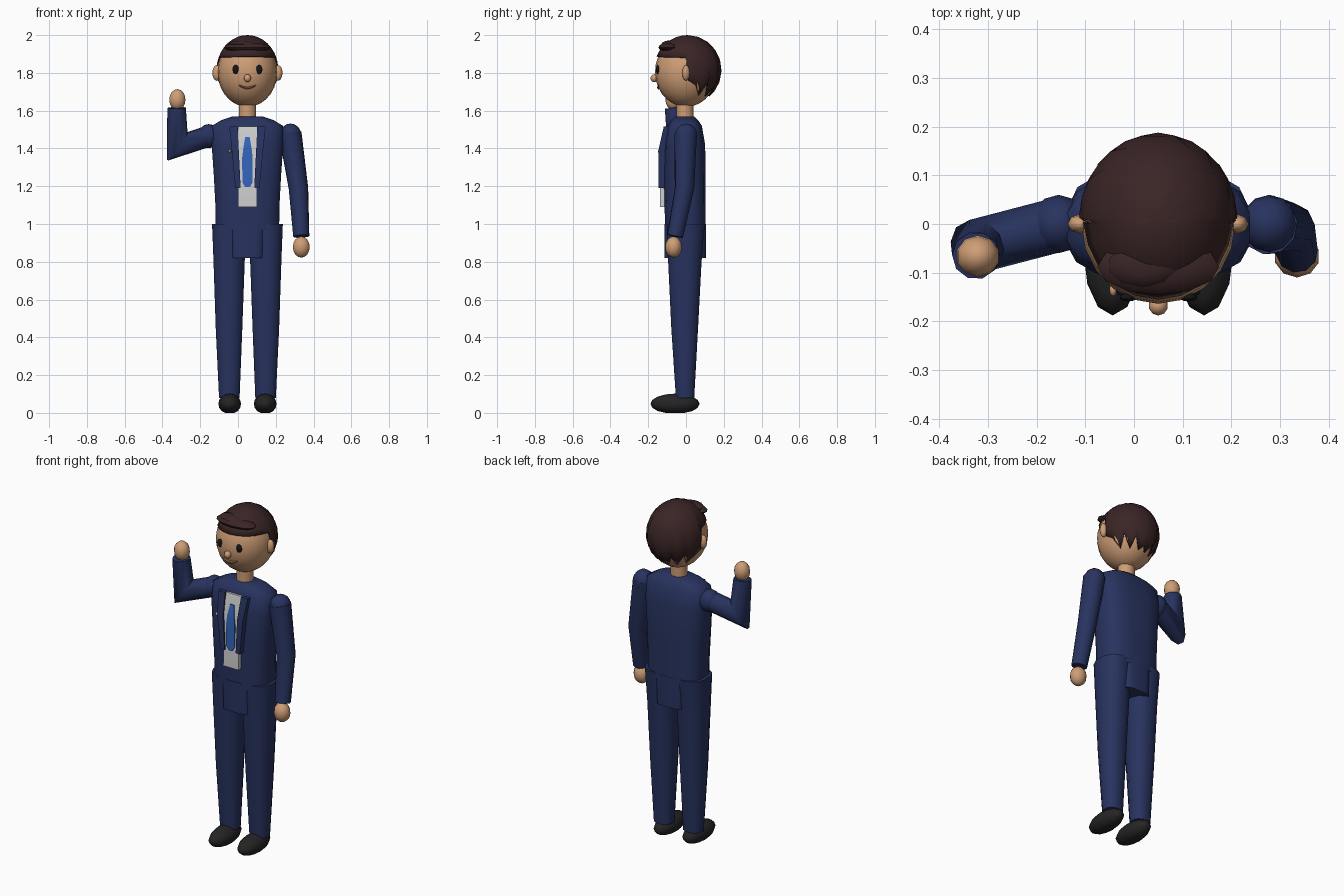
import bpy, bmesh, math
from mathutils import Vector, Matrix

if "Cube" in bpy.data.objects:
    bpy.data.objects.remove(bpy.data.objects["Cube"])

CX = 0.05  # body centre line


def material(name, r, g, b):
    m = bpy.data.materials.new(name)
    m.diffuse_color = (r, g, b, 1)
    m.use_nodes = True
    m.node_tree.nodes["Principled BSDF"].inputs["Base Color"].default_value = m.diffuse_color
    return m


NAVY = material("navy_cloth", 0.021, 0.033, 0.115)
SKIN = material("skin", 0.62, 0.34, 0.18)
HAIR = material("dark_brown_hair", 0.042, 0.018, 0.019)
WHITE = material("shirt_white", 0.62, 0.62, 0.62)
BLUE = material("tie_blue", 0.035, 0.13, 0.5)
BLACK = material("shoe_black", 0.018, 0.018, 0.018)
EYE = material("eye_black", 0.008, 0.008, 0.008)
LIP = material("lip_brown", 0.25, 0.11, 0.06)


def finish(name, bm, mat, angle=45):
    bmesh.ops.recalc_face_normals(bm, faces=bm.faces)
    me = bpy.data.meshes.new(name)
    bm.to_mesh(me)
    bm.free()
    me.materials.append(mat)
    me.shade_smooth()
    me.set_sharp_from_angle(angle=math.radians(angle))
    ob = bpy.data.objects.new(name, me)
    bpy.context.collection.objects.link(ob)
    return ob


def skin_rings(name, rings, mat, angle=45):
    """Bridge a list of equal point rings and cap both ends."""
    bm = bmesh.new()
    vs = [[bm.verts.new(p) for p in r] for r in rings]
    n = len(vs[0])
    for a, b in zip(vs, vs[1:]):
        for i in range(n):
            j = (i + 1) % n
            bm.faces.new((a[i], a[j], b[j], b[i]))
    bm.faces.new(vs[0])
    bm.faces.new(vs[-1])
    return finish(name, bm, mat, angle)


def ball(name, c, r, mat, u=12, v=8):
    bm = bmesh.new()
    bmesh.ops.create_uvsphere(bm, u_segments=u, v_segments=v, radius=1,
                              matrix=Matrix.Translation(c) @ Matrix.Diagonal((*r, 1)))
    return finish(name, bm, mat, 60)


def oval(x0, x1, y0, y1, z, n=12, power=1.0):
    """Horizontal ring filling a box; a power below 1 squares it off."""
    pts = []
    for i in range(n):
        a = 2 * math.pi * (i + 0.5) / n
        c, s = math.cos(a), math.sin(a)
        c = math.copysign(abs(c) ** power, c)
        s = math.copysign(abs(s) ** power, s)
        pts.append(((x0 + x1) / 2 + c * (x1 - x0) / 2, (y0 + y1) / 2 + s * (y1 - y0) / 2, z))
    return pts


def sleeve(name, path, radii, mat, n=10):
    """Three-point tube with a mitred elbow."""
    p = [Vector(q) for q in path]
    t1, t2 = (p[1] - p[0]).normalized(), (p[2] - p[1]).normalized()
    side = t1.cross(t2).normalized()
    mid = (t1 + t2).normalized()
    rings = []
    for q, t, r, k in zip(p, (t1, mid, t2), radii, (1, 1 / mid.dot(t1), 1)):
        up = t.cross(side)
        rings.append([q + r * (side * math.cos(2 * math.pi * i / n) +
                               up * k * math.sin(2 * math.pi * i / n)) for i in range(n)])
    return skin_rings(name, rings, mat, 50)


def strip(name, rows, back, mat):
    """Upright plate from rows of (z, left, right, front)."""
    return skin_rings(name, [[(a, y, z), (b, y, z), (b, y + back, z), (a, y + back, z)]
                             for z, a, b, y in rows], mat, 30)


# Jacket body
skin_rings("jacket", [oval(CX - w, CX + w, y0, y1, z, 16, 0.7) for z, w, y0, y1 in (
    (0.97, 0.170, -0.112, 0.105), (1.10, 0.172, -0.115, 0.105), (1.25, 0.180, -0.118, 0.105),
    (1.42, 0.192, -0.115, 0.103), (1.52, 0.190, -0.098, 0.085), (1.55, 0.140, -0.08, 0.065),
    (1.568, 0.085, -0.06, 0.045))], NAVY, 60)

# Trouser seat between the legs
skin_rings("trouser_seat", [oval(CX - w, CX + w, -0.115, 0.106, z, 16, 0.45) for z, w in (
    (0.82, 0.090), (0.90, 0.094), (1.0, 0.098))], NAVY)

# Legs and shoes
for s, tag in ((-1, "right"), (1, "left")):
    rows = []
    for z, inner, outer, y0, y1 in ((0.08, 0.040, 0.152, -0.055, 0.045),
                                    (0.45, 0.025, 0.170, -0.08, 0.066),
                                    (0.80, 0.012, 0.182, -0.097, 0.085),
                                    (1.00, 0.005, 0.190, -0.105, 0.102)):
        a, b = sorted((CX + s * inner, CX + s * outer))
        rows.append(oval(a, b, y0, y1, z, 12, 0.85))
    skin_rings(tag + "_leg", rows, NAVY)
    shoe = ball(tag + "_shoe", (CX + s * 0.094, -0.058, 0.048), (0.06, 0.13, 0.054), BLACK, 12, 8)
    for v in shoe.data.vertices:
        v.co.z = max(v.co.z, 0.0)

# Shirt, tie and lapels
strip("shirt_front", [(1.09, 0.0, 0.1, -0.138), (1.40, 0.0, 0.1, -0.136),
                      (1.515, 0.0, 0.1, -0.110)], 0.05, WHITE)
strip("tie", [(1.195, CX - 0.012, CX + 0.012, -0.144), (1.22, CX - 0.027, CX + 0.027, -0.144),
              (1.35, CX - 0.028, CX + 0.028, -0.142), (1.40, CX - 0.022, CX + 0.022, -0.141),
              (1.46, CX - 0.012, CX + 0.012, -0.128)], 0.009, BLUE)
for s, tag in ((-1, "right"), (1, "left")):
    strip(tag + "_lapel", [(1.19, CX + s * 0.036, CX + s * 0.064, -0.145),
                           (1.39, CX + s * 0.046, CX + s * 0.083, -0.146),
                           (1.515, CX + s * 0.052, CX + s * 0.096, -0.118)], 0.055, NAVY)
ball("lapel_pin", (-0.043, -0.135, 1.385), (0.008, 0.014, 0.01), SKIN, 8, 6)

# Raised arm
ball("right_shoulder", (-0.155, 0, 1.465), (0.058, 0.06, 0.064), NAVY)
sleeve("right_sleeve", ((-0.165, -0.004, 1.462), (-0.322, -0.045, 1.41), (-0.325, -0.065, 1.615)),
       (0.056, 0.056, 0.049), NAVY)
ball("right_hand", (-0.321, -0.066, 1.658), (0.045, 0.043, 0.056), SKIN, 10, 8)

# Hanging arm
ball("left_shoulder", (0.278, 0, 1.468), (0.058, 0.06, 0.064), NAVY)
sleeve("left_sleeve", ((0.276, -0.002, 1.48), (0.320, -0.008, 1.19), (0.335, -0.058, 0.935)),
       (0.061, 0.052, 0.043), NAVY)
ball("left_hand", (0.335, -0.066, 0.878), (0.047, 0.044, 0.056), SKIN, 10, 8)

# Neck and head
skin_rings("neck", [oval(CX - 0.047, CX + 0.047, -0.052, 0.04, z) for z in (1.54, 1.66)], SKIN)
HC, HR = Vector((CX, 0, 1.805)), Vector((0.158, 0.164, 0.185))
ball("head", HC, HR, SKIN, 20, 14)


def face_y(x, z):
    return HC.y - HR.y * math.sqrt(1 - ((x - HC.x) / HR.x) ** 2 - ((z - HC.z) / HR.z) ** 2)


# Ears, eyes, nose and mouth
for s, tag in ((-1, "right"), (1, "left")):
    ball(tag + "_ear", (CX + s * 0.162, 0.0, 1.80), (0.024, 0.02, 0.042), SKIN, 8, 6)
    x = CX + s * 0.062
    ball(tag + "_eye", (x, face_y(x, 1.818), 1.818), (0.018, 0.009, 0.024), EYE, 10, 8)
ball("nose", (CX, -0.168, 1.772), (0.02, 0.02, 0.021), SKIN, 10, 8)
rings = []
for i in range(-4, 5):
    x, z = CX + i * 0.0115, 1.72 + 0.0009 * i * i
    y, h = face_y(x, z), 0.009 - 0.0004 * i * i
    rings.append([(x, y - 0.007, z), (x, y, z + h), (x, y + 0.007, z), (x, y, z - h)])
skin_rings("mouth", rings, LIP)

# Hair cap with straight front edge and jagged back edge
half = [(0, 1.888), (18, 1.888), (36, 1.886), (54, 1.885), (72, 1.884), (87, 1.88),
        (91, 1.76), (105, 1.735), (118, 1.68), (130, 1.745), (143, 1.675),
        (155, 1.735), (168, 1.675), (180, 1.70)]
edge = half + [(360 - a, z) for a, z in reversed(half[1:-1])]
bm = bmesh.new()
c, r = Vector((CX, 0.009, 1.815)), Vector((0.164, 0.179, 0.185))
top = bm.verts.new((c.x, c.y, c.z + r.z))
cols = []
for a, zmin in edge:
    a = math.radians(a)
    tmax = math.acos((zmin - c.z) / r.z)
    col = []
    for k in range(1, 8):
        t = tmax * k / 7
        col.append(bm.verts.new((c.x + r.x * math.sin(a) * math.sin(t),
                                 c.y - r.y * math.cos(a) * math.sin(t),
                                 c.z + r.z * math.cos(t))))
    cols.append(col)
for i, a in enumerate(cols):
    b = cols[(i + 1) % len(cols)]
    bm.faces.new((top, a[0], b[0]))
    for k in range(6):
        bm.faces.new((a[k], a[k + 1], b[k + 1], b[k]))
hair = finish("hair_cap", bm, HAIR, 60)
sol = hair.modifiers.new("thickness", 'SOLIDIFY')
sol.thickness, sol.offset = 0.012, -1

# Swept fringe on the forehead
ball("fringe", (CX, -0.088, 1.935), (0.125, 0.058, 0.026), HAIR, 12, 6)
ball("fringe_tuft", (CX - 0.03, -0.085, 1.952), (0.075, 0.045, 0.02), HAIR, 10, 6)
